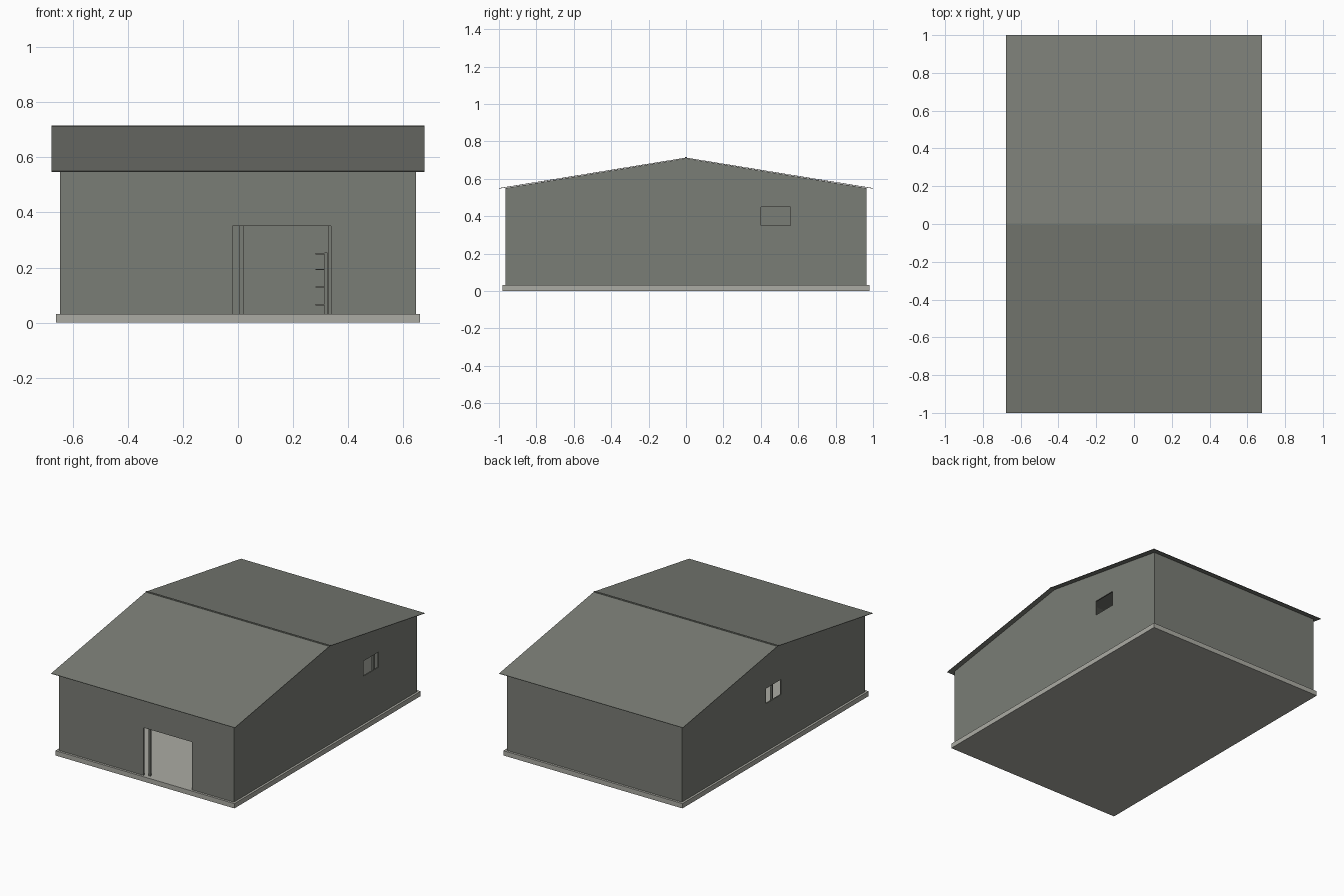
import bpy
import bmesh

cube = bpy.data.objects.get("Cube")
if cube:
    bpy.data.objects.remove(cube, do_unlink=True)


def material(name, colour):
    m = bpy.data.materials.new(name)
    m.use_nodes = True
    m.diffuse_color = (*colour, 1)
    m.node_tree.nodes["Principled BSDF"].inputs["Base Color"].default_value = (*colour, 1)
    return m


cladding = material("grey_cladding", (0.195, 0.205, 0.18))
concrete = material("light_concrete", (0.41, 0.41, 0.37))

SIDE, END = 0.645, 0.965        # outer wall faces
FLOOR, EAVE, RIDGE = 0.032, 0.55, 0.713
SHEET, POST = 0.008, 0.014      # wall thickness, post width


def finish(name, bm, mat):
    bmesh.ops.recalc_face_normals(bm, faces=bm.faces[:])
    mesh = bpy.data.meshes.new(name)
    bm.to_mesh(mesh)
    bm.free()
    ob = bpy.data.objects.new(name, mesh)
    bpy.context.collection.objects.link(ob)
    mesh.materials.append(mat)
    return ob


def prism(name, profile, depth, mat):
    """Extrude a closed 3D outline along a vector."""
    bm = bmesh.new()
    face = bm.faces.new([bm.verts.new(p) for p in profile])
    new = bmesh.ops.extrude_face_region(bm, geom=[face])["geom"]
    bmesh.ops.translate(bm, vec=depth,
                        verts=[v for v in new if isinstance(v, bmesh.types.BMVert)])
    return finish(name, bm, mat)


def box(name, x, y, z, mat=cladding):
    """Box from (min, max) ranges."""
    base = [(x[0], y[0], z[0]), (x[1], y[0], z[0]), (x[1], y[1], z[0]), (x[0], y[1], z[0])]
    return prism(name, base, (0, 0, z[1] - z[0]), mat)


def cut(wall, x, y, z):
    """Cut an opening through a wall."""
    cutter = box("opening_cutter", x, y, z)
    cutter.hide_render = True
    mod = wall.modifiers.new("opening", 'BOOLEAN')
    mod.operation = 'DIFFERENCE'
    mod.solver = 'EXACT'
    mod.object = cutter
    bpy.context.view_layer.objects.active = wall
    bpy.ops.object.modifier_apply(modifier=mod.name)
    bpy.data.objects.remove(cutter, do_unlink=True)


# Foundation slab
box("floor_slab", (-0.66, 0.66), (-0.98, 0.98), (0, FLOOR), concrete)

# Front wall with doorway, and plain back wall
inner = SIDE - SHEET
front = box("front_wall", (-inner, inner), (-END, -END + SHEET), (FLOOR, EAVE))
cut(front, (-0.02, 0.337), (-1.1, -0.9), (0, 0.35))
box("back_wall", (-inner, inner), (END - SHEET, END), (FLOOR, EAVE))

# Gabled side walls, each with a window
gable = [(-END, FLOOR), (END, FLOOR), (END, EAVE), (0, RIDGE - 0.004), (-END, EAVE)]
for name, sign, window in (("left_wall", 1, (0.4, 0.56)), ("right_wall", -1, (-0.08, 0.08))):
    wall = prism(name, [(sign * SIDE, y, z) for y, z in gable], (-sign * SHEET, 0, 0), cladding)
    cut(wall, (sign * SIDE - 0.1, sign * SIDE + 0.1), window, (0.35, 0.45))

# Thin roof sheets and ridge cap
for name, sign in (("front_roof", -1), ("back_roof", 1)):
    outline = [(-0.677, 0, RIDGE), (-0.677, sign, EAVE), (-0.677, sign, EAVE - 0.003),
               (-0.677, 0, RIDGE - 0.003)]
    prism(name, outline, (1.354, 0, 0), cladding)
box("ridge_cap", (-0.677, 0.677), (-0.006, 0.006), (RIDGE - 0.003, RIDGE + 0.003))

# Frame posts just inside the walls
for x in (-0.63, -0.308, 0.0125, 0.333, 0.63):
    for y in (-0.945, 0.945):
        box("end_post", (x - POST / 2, x + POST / 2), (y - POST / 2, y + POST / 2),
            (FLOOR, EAVE))
for x in (-0.63, 0.63):
    for y in (-0.64, -0.32, 0, 0.32, 0.64):
        box("side_post", (x - POST / 2, x + POST / 2), (y - POST / 2, y + POST / 2),
            (FLOOR, EAVE))

# Shelf unit inside
box("shelf_back", (0.314, 0.325), (-0.5, -0.1), (FLOOR, 0.255))
for z in (0.065, 0.13, 0.193, 0.25):
    box("shelf_board", (0.282, 0.314), (-0.5, -0.1), (z - 0.002, z + 0.002))
